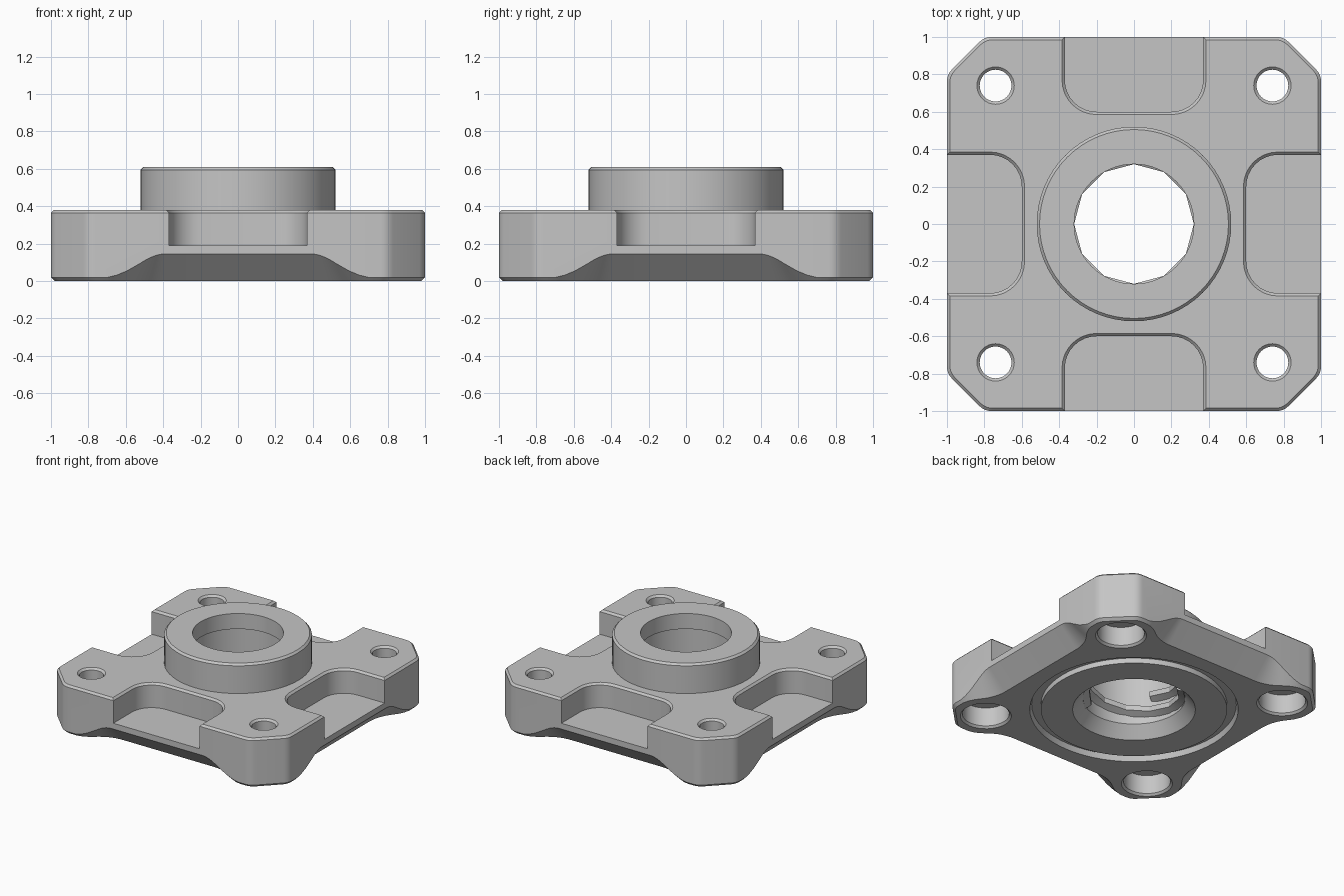
import bpy, bmesh
from math import sin, cos, pi, radians, atan2, sqrt
from mathutils import Matrix, Vector

if "Cube" in bpy.data.objects:
    bpy.data.objects.remove(bpy.data.objects["Cube"], do_unlink=True)

metal = bpy.data.materials.new("plain grey metal")
metal.use_nodes = True
grey = (0.56, 0.56, 0.56, 1)
metal.diffuse_color = grey
metal.node_tree.nodes["Principled BSDF"].inputs["Base Color"].default_value = grey


def loft(name, rings):
    """Skin a stack of equal-length closed rings and cap both ends."""
    bm = bmesh.new()
    loops = [[bm.verts.new(p) for p in ring] for ring in rings]
    n = len(loops[0])
    for a, b in zip(loops, loops[1:]):
        for i in range(n):
            j = (i + 1) % n
            bm.faces.new((a[i], a[j], b[j], b[i]))
    bm.faces.new(loops[0][::-1])
    bm.faces.new(loops[-1])
    bmesh.ops.recalc_face_normals(bm, faces=bm.faces)
    mesh = bpy.data.meshes.new(name)
    bm.to_mesh(mesh)
    bm.free()
    mesh.materials.append(metal)
    obj = bpy.data.objects.new(name, mesh)
    bpy.context.collection.objects.link(obj)
    return obj


def turned(name, profile, segs=64, at=(0, 0)):
    """Solid of revolution from (radius, height) pairs."""
    angles = [2 * pi * i / segs for i in range(segs)]
    return loft(name, [[(at[0] + r * cos(a), at[1] + r * sin(a), z) for a in angles]
                       for r, z in profile])


def combine(target, tool, operation="DIFFERENCE", keep=False):
    mod = target.modifiers.new("combine", "BOOLEAN")
    mod.operation, mod.object, mod.solver = operation, tool, "EXACT"
    bpy.context.view_layer.objects.active = target
    bpy.ops.object.modifier_apply(modifier=mod.name)
    if not keep:
        bpy.data.objects.remove(tool, do_unlink=True)


def plate_ring(inset, z, corner=0.8, soft=0.04):
    """Square outline with cut corners, each bend softened by a small curve."""
    s, c = 1 - inset, corner - inset * 0.41
    pts = [Vector(p) for p in ((c, -s), (s, -c), (s, c), (c, s),
                               (-c, s), (-s, c), (-s, -c), (-c, -s))]
    ring = []
    for i, p in enumerate(pts):
        a = p + (pts[i - 1] - p).normalized() * soft
        b = p + (pts[(i + 1) % 8] - p).normalized() * soft
        for t in (0, 0.25, 0.5, 0.75, 1):
            q = a.lerp(p, t).lerp(p.lerp(b, t), t)
            ring.append((q.x, q.y, z))
    return ring


def foot_ring(grow, z, half=0.855, pad=0.244, fillet=0.3, hole=0.74, steps=8):
    """Square outline swelling around each bolt hole, blended by fillets."""
    cy = -(half + fillet)
    cx = hole - sqrt((pad + fillet) ** 2 - (cy + hole) ** 2)
    touch = atan2(-hole - cy, hole - cx)
    corner = []
    for i in range(steps + 1):
        a = pi / 2 + (touch - pi / 2) * i / steps
        corner.append((cx + (fillet - grow) * cos(a), cy + (fillet - grow) * sin(a)))
    # Pad arc from the fillet to the corner's diagonal
    for i in range(1, steps + 1):
        a = touch - pi + (3 * pi / 4 - touch) * i / steps
        corner.append((hole + (pad + grow) * cos(a), -hole + (pad + grow) * sin(a)))
    # Mirror over the diagonal, then repeat for four corners
    corner += [(-y, -x) for x, y in corner[-2::-1]]
    ring = []
    for k in range(4):
        c, s = (1, 0, -1, 0)[k], (0, 1, 0, -1)[k]
        ring += [(x * c - y * s, x * s + y * c, z) for x, y in corner]
    return ring


def pocket_ring(grow, z, radius=0.17, steps=8):
    """Outline of a side pocket, open past the front edge."""
    w, back = 0.37 + grow, -0.6 + grow
    r = radius + grow
    ring = [(-w, -1.2, z), (w, -1.2, z)]
    for side, start in ((1, 0), (-1, pi / 2)):
        for i in range(steps + 1):
            a = start + pi / 2 * i / steps
            ring.append((side * (w - r) + r * cos(a), back - r + r * sin(a), z))
    return ring


# Flange plate with softened top and bottom edges
flange = loft("flange_body", [plate_ring(0.02, 0), plate_ring(0, 0.02),
                              plate_ring(0, 0.365), plate_ring(0.015, 0.38)])

# Sloped underside that flows around the bolt feet
combine(flange, loft("underside_shape", [foot_ring(-0.05, -0.05), foot_ring(0.2, 0.2),
                                         foot_ring(0.2, 0.7)]), "INTERSECT")

# Raised round boss
combine(flange, turned("boss", [(0.52, 0.2), (0.52, 0.595), (0.505, 0.61)]), "UNION")

# Pockets in the middle of each side
pocket = loft("pocket_cutter", [pocket_ring(0, 0.19), pocket_ring(0, 0.365),
                                pocket_ring(0.03, 0.395)])
for k in range(4):
    pocket.matrix_world = Matrix.Rotation(k * pi / 2, 4, "Z")
    bpy.context.view_layer.update()
    combine(flange, pocket, keep=True)
bpy.data.objects.remove(pocket, do_unlink=True)

# Bolt holes: eased top edge, counterbore underneath
for x in (-0.74, 0.74):
    for y in (-0.74, 0.74):
        combine(flange, turned("bolt_cutter", [
            (0.2, -0.02), (0.165, 0.015), (0.165, 0.16), (0.085, 0.16),
            (0.085, 0.365), (0.115, 0.395)], 32, (x, y)))

# Ring groove underneath
groove = turned("groove_cutter", [(0.74, -0.02), (0.72, 0.04)])
combine(groove, turned("groove_core", [(0.655, -0.1), (0.655, 0.1)]))
combine(flange, groove)

# Bore with a flared mouth below and a narrower lip at the top
combine(flange, turned("bore_cutter", [(0.44, -0.01), (0.36, 0.09), (0.36, 0.48),
                                       (0.32, 0.49), (0.32, 0.7)]))

# Two-start internal thread
thread_section = ((0.37, -0.045), (0.32, -0.02), (0.32, 0.02), (0.37, 0.045))
parts = [flange]
for start in range(2):
    rings = []
    for i in range(10):
        a = radians(30 * i - 240 + 180 * start)
        rings.append([(r * cos(a), r * sin(a), 0.12 + 0.02 * i + dz)
                      for r, dz in thread_section])
    parts.append(loft(f"bore_thread_{start + 1}", rings))

# Smooth curved walls, crisp edges
for obj in parts:
    bpy.ops.object.select_all(action="DESELECT")
    obj.select_set(True)
    bpy.context.view_layer.objects.active = obj
    bpy.ops.object.shade_smooth_by_angle(angle=radians(25))
